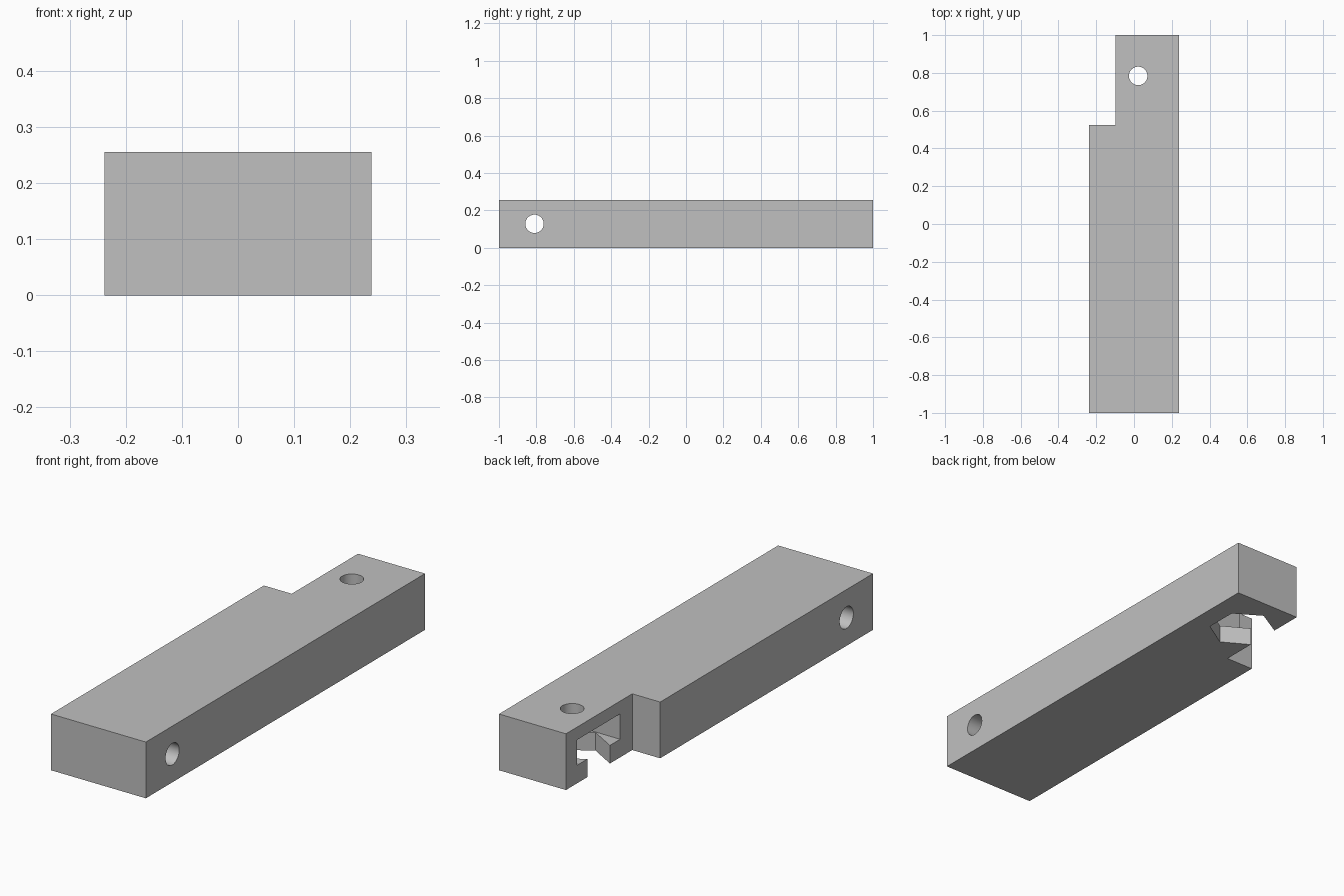
import bpy
from math import pi
from mathutils import Matrix

cube = bpy.data.objects.get("Cube")
if cube:
    bpy.data.objects.remove(cube, do_unlink=True)

# Single plain grey material
grey = bpy.data.materials.new("plain_grey")
grey.use_nodes = True
colour = (0.53, 0.53, 0.53, 1)
grey.diffuse_color = colour
grey.node_tree.nodes["Principled BSDF"].inputs["Base Color"].default_value = colour


def prism(name, outline, low, high):
    """Extrude an anticlockwise xy outline between two heights."""
    n = len(outline)
    verts = [(x, y, z) for z in (low, high) for x, y in outline]
    faces = [tuple(reversed(range(n))), tuple(range(n, 2 * n))]
    faces += [(i, (i + 1) % n, n + (i + 1) % n, n + i) for i in range(n)]
    mesh = bpy.data.meshes.new(name)
    mesh.from_pydata(verts, [], faces)
    obj = bpy.data.objects.new(name, mesh)
    bpy.context.collection.objects.link(obj)
    return obj


def drill(name, centre, length, axis="Z"):
    """Round cutter along the given axis."""
    bpy.ops.mesh.primitive_cylinder_add(vertices=48, radius=0.049, depth=length)
    obj = bpy.context.object
    obj.name = name
    if axis != "Z":
        obj.data.transform(Matrix.Rotation(pi / 2, 4, "Y"))
    obj.location = centre
    return obj


# Bar with a stepped, narrower tail
SIDE, STEP, TOP = 0.238, -0.098, 0.255
bar = prism("stepped_bar", [(-SIDE, -1), (SIDE, -1), (SIDE, 1), (STEP, 1),
                            (STEP, 0.525), (-SIDE, 0.525)], 0, TOP)
bar.data.materials.append(grey)

# Hexagonal pocket underneath, its outer flat open at the step side
nut_x, nut_y, flat, half, point = 0.022, 0.766, 0.121, 0.075, 0.15
pocket = prism("nut_pocket_cutter", [
    (nut_x, nut_y - point), (nut_x + flat, nut_y - half),
    (nut_x + flat, nut_y + half), (nut_x, nut_y + point),
    (STEP - 0.01, nut_y + half), (STEP - 0.01, nut_y - half)], -0.05, 0.1)

# Wider slot entering from the step side above the pocket
slot = prism("side_slot_cutter", [
    (STEP - 0.05, nut_y - 0.154), (nut_x + flat, nut_y - 0.154),
    (nut_x + flat, nut_y + 0.154), (STEP - 0.05, nut_y + 0.154)], 0.082, 0.197)

# Upright bolt hole and cross hole
bolt = drill("bolt_hole_cutter", (0.022, 0.784, 0.25), 0.2)
cross = drill("cross_hole_cutter", (0, -0.81, 0.128), 1, "X")

for cutter in (pocket, slot, bolt, cross):
    cutter.hide_render = True
    cutter.hide_set(True)
    cut = bar.modifiers.new(cutter.name, "BOOLEAN")
    cut.operation = "DIFFERENCE"
    cut.solver = "EXACT"
    cut.object = cutter

# Bake the cuts, then remove the helpers
bpy.context.view_layer.update()
result = bpy.data.meshes.new_from_object(
    bar.evaluated_get(bpy.context.evaluated_depsgraph_get()))
bar.modifiers.clear()
bar.data = result
for cutter in (pocket, slot, bolt, cross):
    bpy.data.objects.remove(cutter, do_unlink=True)

bpy.ops.object.select_all(action="DESELECT")
bar.select_set(True)
bpy.context.view_layer.objects.active = bar
bpy.ops.object.shade_smooth_by_angle(angle=pi / 6)
